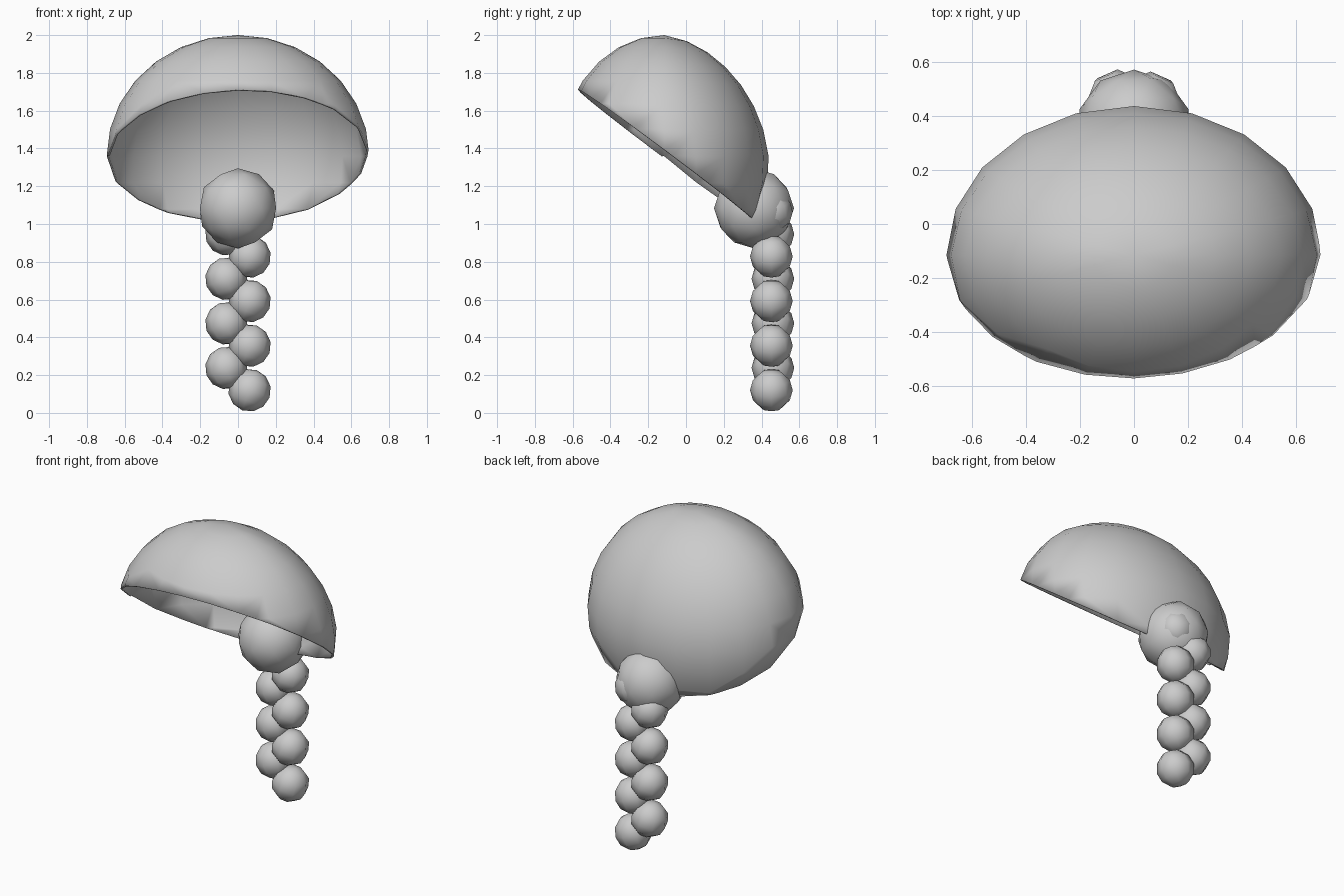
import bpy, bmesh
from mathutils import Vector, Matrix

if "Cube" in bpy.data.objects:
    bpy.data.objects.remove(bpy.data.objects["Cube"])


def add_object(name, bm):
    """Turn a bmesh into a smooth shaded object."""
    bmesh.ops.recalc_face_normals(bm, faces=bm.faces)
    for f in bm.faces:
        f.smooth = True
    mesh = bpy.data.meshes.new(name)
    bm.to_mesh(mesh)
    bm.free()
    ob = bpy.data.objects.new(name, mesh)
    bpy.context.collection.objects.link(ob)
    return ob


# Hair cap: ellipsoid, flattened at the upper back, cut by a tilted plane
centre = Vector((0, -0.115, 1.36))
radii = Vector((0.695, 0.552, 0.64))
bm = bmesh.new()
bmesh.ops.create_uvsphere(bm, u_segments=20, v_segments=14, radius=1)
for v in bm.verts:
    x, y, z = v.co
    k = 1.0
    if y > 0:
        k -= (0.12 if z > 0 else 0.07) * y * z
    v.co = centre + Vector((x * radii.x, y * radii.y, z * radii.z)) * k
bmesh.ops.bisect_plane(bm, geom=bm.verts[:] + bm.edges[:] + bm.faces[:], dist=0.001,
                       plane_co=(0, -0.10, 1.36), plane_no=(-0.033, 0.745, 1),
                       clear_inner=True)
bmesh.ops.remove_doubles(bm, verts=bm.verts, dist=0.015)
cap = add_object("hair_cap", bm)
shell = cap.modifiers.new("thickness", 'SOLIDIFY')
shell.thickness = 0.012
shell.offset = -1

# Bun at the nape
bm = bmesh.new()
bmesh.ops.create_icosphere(bm, subdivisions=2, radius=0.212,
                           matrix=Matrix.Translation((0, 0.36, 1.083)))
add_object("hair_bun", bm)

# Braid: two staggered columns of low-poly beads
for i in range(9):
    side = 1 if i % 2 == 0 else -1
    pos = Vector((0.061 * side, 0.452 if side > 0 else 0.46, 0.12 + 0.118 * i))
    bm = bmesh.new()
    m = Matrix.Translation(pos) @ Matrix.Rotation(0.35 * side, 4, 'Y')
    bmesh.ops.create_uvsphere(bm, u_segments=8, v_segments=6, radius=0.113, matrix=m)
    add_object(f"braid_bead_{i + 1}", bm)
